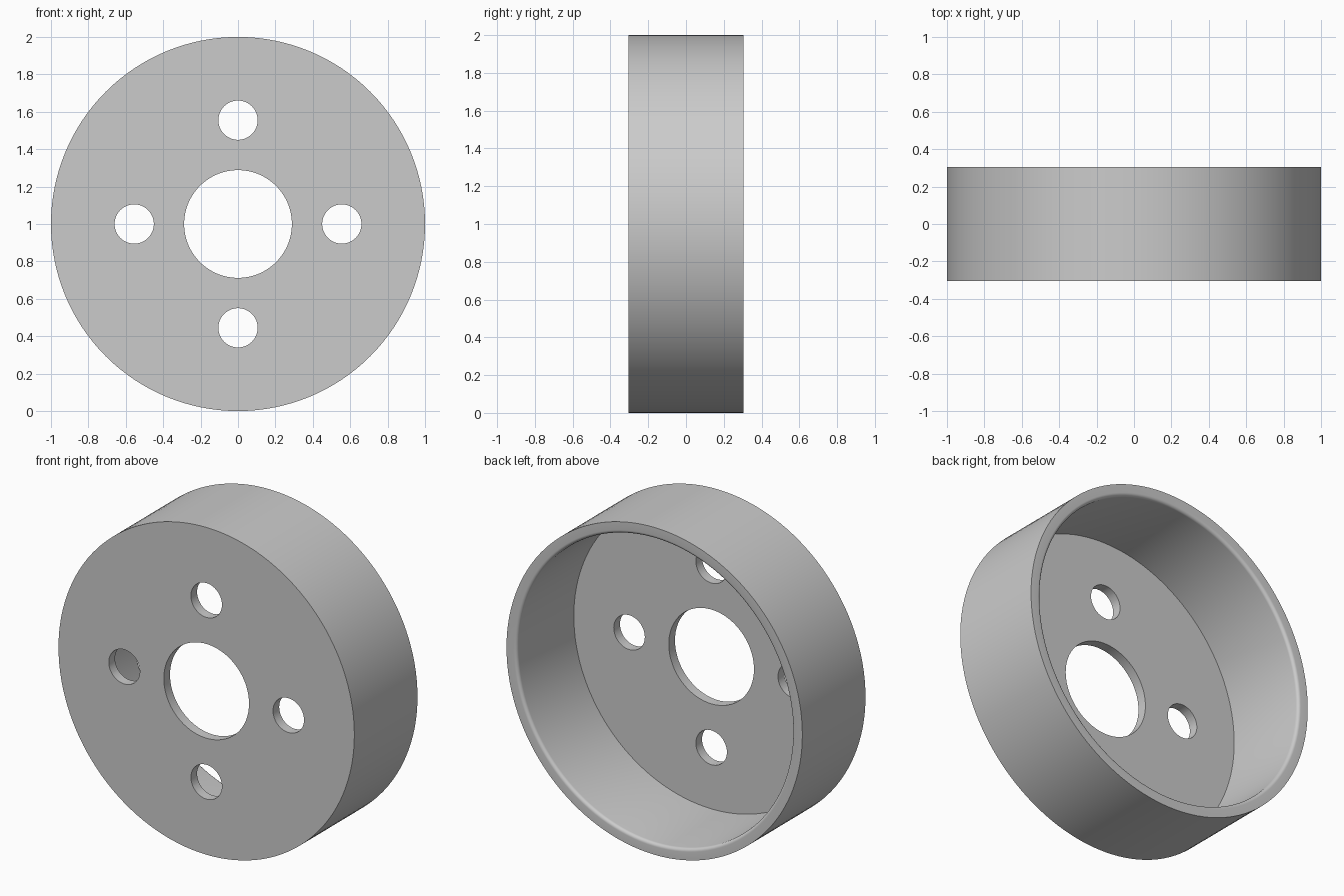
import bpy
import bmesh
from math import sin, cos, pi, radians
from mathutils import Matrix, Vector

SEGMENTS = 128
DEPTH = 0.305         # half depth along y
OUTER = 1.0
INNER = 0.93          # inside radius of the wall
FLOOR = 0.06          # thickness of the front plate
BORE = 0.288          # radius of the central hole
FILLET = 0.02         # rounding of the inner lip
BOLT_RADIUS, BOLT_CIRCLE = 0.105, 0.555

cube = bpy.data.objects.get("Cube")
if cube:
    bpy.data.objects.remove(cube, do_unlink=True)

metal = bpy.data.materials.new("light grey metal")
metal.use_nodes = True
grey = (0.6, 0.6, 0.6, 1)
metal.diffuse_color = grey
metal.node_tree.nodes["Principled BSDF"].inputs["Base Color"].default_value = grey


def add_object(name, bm):
    bmesh.ops.recalc_face_normals(bm, faces=bm.faces)
    mesh = bpy.data.meshes.new(name)
    bm.to_mesh(mesh)
    bm.free()
    mesh.materials.append(metal)
    obj = bpy.data.objects.new(name, mesh)
    bpy.context.collection.objects.link(obj)
    return obj


# Cup: closed (radius, y) section turned around the y axis
lip = [(INNER + FILLET * (1 - cos(a)), DEPTH - FILLET * (1 - sin(a)))
       for a in (i * pi / 12 for i in range(7))]
profile = [(BORE, -DEPTH), (OUTER, -DEPTH), (OUTER, DEPTH)] + lip[::-1] + [
    (INNER, FLOOR - DEPTH), (BORE, FLOOR - DEPTH)]
centre = Vector((0, 0, OUTER))
bm = bmesh.new()
ring = [bm.verts.new((r, y, OUTER)) for r, y in profile]
edges = [bm.edges.new((a, b)) for a, b in zip(ring, ring[1:] + ring[:1])]
bmesh.ops.spin(bm, geom=ring + edges, cent=centre, axis=(0, 1, 0),
               angle=2 * pi, steps=SEGMENTS, use_merge=True)
bmesh.ops.remove_doubles(bm, verts=bm.verts, dist=1e-5)
cup = add_object("wheel_cup", bm)

# Cutter: four round pins through the front plate
bm = bmesh.new()
for i in range(4):
    a = i * pi / 2
    place = Matrix.Translation((BOLT_CIRCLE * cos(a), -DEPTH,
                                OUTER + BOLT_CIRCLE * sin(a)))
    bmesh.ops.create_cone(bm, cap_ends=True, segments=48, radius1=BOLT_RADIUS,
                          radius2=BOLT_RADIUS, depth=FLOOR * 4,
                          matrix=place @ Matrix.Rotation(pi / 2, 4, "X"))
cutter = add_object("bolt_hole_cutter", bm)
cutter.hide_render = True

# Cut the holes, then discard the cutter
cut = cup.modifiers.new("bolt holes", "BOOLEAN")
cut.object = cutter
cut.operation = "DIFFERENCE"
cut.solver = "EXACT"
bpy.context.view_layer.objects.active = cup
cup.select_set(True)
bpy.ops.object.modifier_apply(modifier=cut.name)
bpy.data.objects.remove(cutter, do_unlink=True)

# Smooth round walls, crisp plate edges
bpy.ops.object.shade_smooth_by_angle(angle=radians(30))
